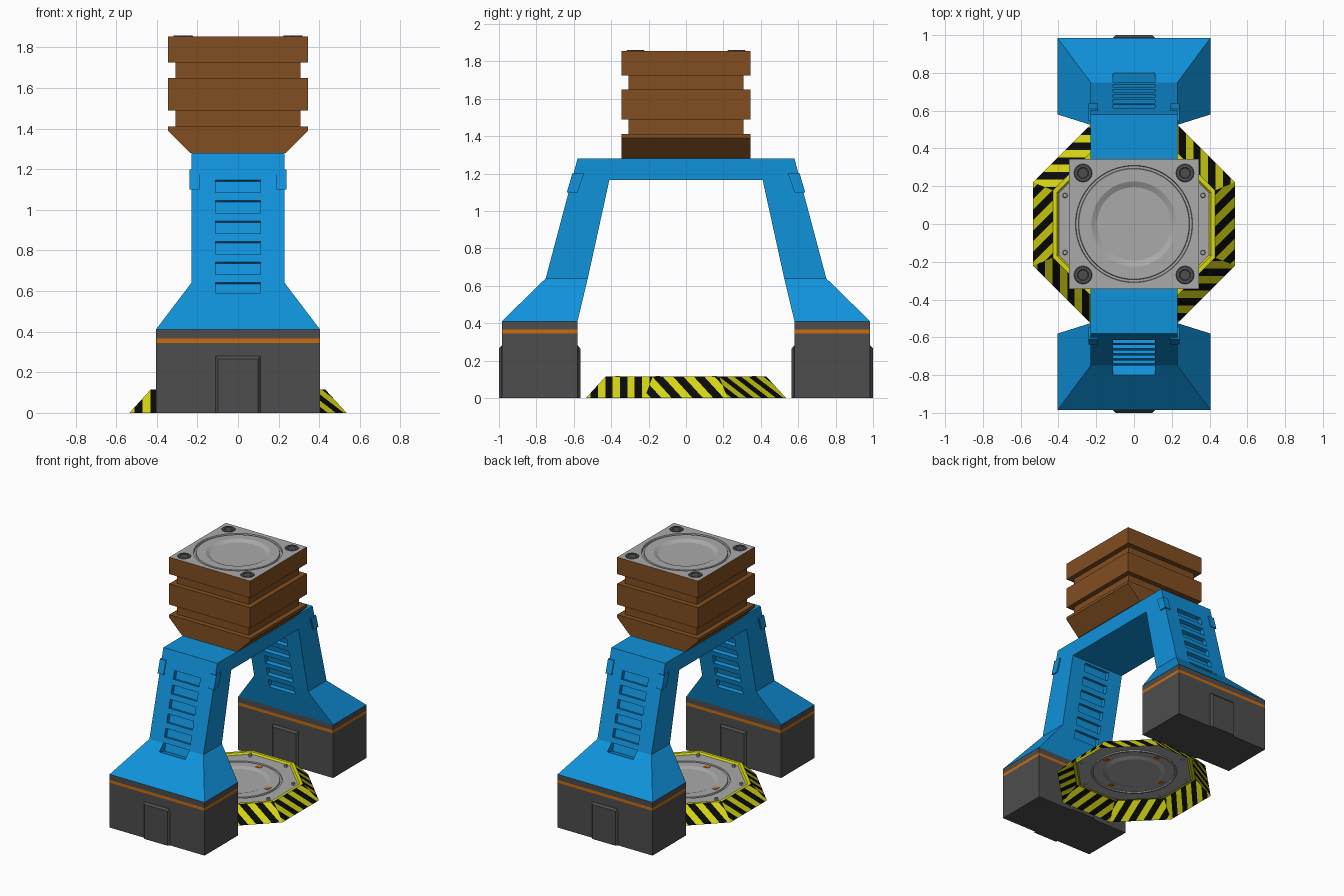
import bpy, bmesh, math
from mathutils import Matrix, Vector

if "Cube" in bpy.data.objects:
    bpy.data.objects.remove(bpy.data.objects["Cube"])


def material(name, rgb):
    m = bpy.data.materials.new(name)
    m.diffuse_color = (*rgb, 1)
    m.use_nodes = True
    m.node_tree.nodes["Principled BSDF"].inputs["Base Color"].default_value = m.diffuse_color
    return m


BLUE = material("blue paint", (0.005, 0.29, 0.71))
DARK = material("dark grey", (0.075, 0.075, 0.075))
GREY = material("light grey", (0.40, 0.40, 0.40))
ORANGE = material("orange", (0.60, 0.15, 0.004))
BROWN = material("brown", (0.22, 0.077, 0.015))
YELLOW = material("hazard yellow", (0.69, 0.69, 0.007))
BLACK = material("hazard black", (0.003, 0.003, 0.003))


def finish(name, bm, mats, recalc=True):
    if recalc:
        bmesh.ops.recalc_face_normals(bm, faces=bm.faces[:])
    me = bpy.data.meshes.new(name)
    bm.to_mesh(me)
    bm.free()
    for m in mats:
        me.materials.append(m)
    ob = bpy.data.objects.new(name, me)
    bpy.context.collection.objects.link(ob)
    return ob


def rect(hx, y0, y1, z):
    return [(-hx, y0, z), (hx, y0, z), (hx, y1, z), (-hx, y1, z)]


def loft(name, sections, mats, mat_ids=None, cap_end=True):
    """Skin a row of four-point sections; mat_ids gives a material per span."""
    bm = bmesh.new()
    rows = [[bm.verts.new(p) for p in s] for s in sections]
    for k, (a, b) in enumerate(zip(rows, rows[1:])):
        for i in range(4):
            j = (i + 1) % 4
            f = bm.faces.new((a[i], a[j], b[j], b[i]))
            f.material_index = mat_ids[k] if mat_ids else 0
    bm.faces.new(rows[0][::-1])
    if cap_end:
        bm.faces.new(rows[-1])
    return finish(name, bm, mats)


def extrude_profile(yz, x0, x1):
    """Side profile (y, z) pulled out from x0 to x1."""
    bm = bmesh.new()
    a = [bm.verts.new((x0, y, z)) for y, z in yz]
    b = [bm.verts.new((x1, y, z)) for y, z in yz]
    bm.faces.new(a)
    bm.faces.new(b[::-1])
    for i in range(len(a)):
        j = (i + 1) % len(a)
        bm.faces.new((a[i], b[i], b[j], a[j]))
    bmesh.ops.recalc_face_normals(bm, faces=bm.faces[:])
    return bm


def disc(name, rings, mat, segs=64, centre=(0, 0), start=0.0, fill=True):
    """Rings from outside in: (apothem, z, sides), sides 0 for a circle."""
    bm = bmesh.new()
    rows = []
    for r, z, n in rings:
        row = []
        for i in range(segs):
            a = start + 2 * math.pi * i / segs
            w = math.pi / n if n else 0
            d = r / math.cos((a + w) % (2 * w) - w) if n else r
            row.append(bm.verts.new((centre[0] + d * math.cos(a), centre[1] + d * math.sin(a), z)))
        rows.append(row)
    for a, b in zip(rows, rows[1:]):
        for i in range(segs):
            j = (i + 1) % segs
            bm.faces.new((a[i], a[j], b[j], b[i]))
    if fill:
        bm.faces.new(rows[-1])
    return finish(name, bm, [mat], recalc=False)


# Blue arch: side profile, then flared skirts pulled down from the leg ends
half = [(0.525, 0.64), (0.75, 0.64), (0.58, 1.28)]
profile = half + [(-y, z) for y, z in half[::-1]] + [(-0.41, 1.165), (0.41, 1.165)]
bm = extrude_profile(profile, -0.23, 0.23)
ends = [f for f in bm.faces if f.calc_center_median().z < 0.65]
for f in bmesh.ops.extrude_discrete_faces(bm, faces=ends)["faces"]:
    for v in f.verts:
        y = 0.985 if abs(v.co.y) > 0.6 else 0.58
        v.co = (math.copysign(0.405, v.co.x), math.copysign(y, v.co.y), 0.41)
arch = finish("arch", bm, [BLUE])

# Vent slots cut into the outer and inner leg faces
bm = bmesh.new()
for side in (1, -1):
    for y0, slope, out in ((0.75, 0.17 / 0.64, 1), (0.525, 0.115 / 0.525, -1)):
        for i in range(6):
            z = 0.612 + 0.101 * i
            m = (Matrix.Diagonal((1, side, 1, 1))
                 @ Matrix.Translation((0, y0 - (z - 0.64) * slope, z))
                 @ Matrix.Rotation(math.atan(slope), 4, "X")
                 @ Matrix.Translation((0, out * 0.025, 0))
                 @ Matrix.Diagonal((0.22, 0.11, 0.064, 1)))
            bmesh.ops.create_cube(bm, size=1, matrix=m)
cutter = finish("vent_cutter", bm, [BLUE])
cutter.hide_render = True
mod = arch.modifiers.new("vents", "BOOLEAN")
mod.object, mod.operation, mod.solver = cutter, "DIFFERENCE", "EXACT"
bpy.context.view_layer.objects.active = arch
bpy.ops.object.modifier_apply(modifier=mod.name)
bpy.data.objects.remove(cutter)

for side, label in ((-1, "front"), (1, "back")):
    # Foot block with an orange band
    y0, y1 = sorted((side * 0.58, side * 0.985))
    loft(label + "_foot", [rect(0.405, y0, y1, z) for z in (0, 0.345, 0.367, 0.41)],
         [DARK, ORANGE], [0, 1, 0])
    # Chamfered hatch showing on both faces of the foot
    hatch = [[(-w, side * y, 0), (w, side * y, 0), (w, side * y, h), (-w, side * y, h)]
             for y, w, h in ((0.565, 0.098, 0.265), (0.578, 0.11, 0.28),
                             (0.987, 0.11, 0.28), (1.0, 0.098, 0.265))]
    loft(label + "_hatch", hatch, [DARK])
    # Clamps on the arch shoulders
    for sx, tag in ((-1, "left"), (1, "right")):
        clamp = [(0.545, 1.2), (0.608, 1.2), (0.637, 1.10), (0.58, 1.10)]
        bm = extrude_profile([(side * y, z) for y, z in clamp], sx * 0.19, sx * 0.24)
        finish(f"{label}_{tag}_clamp", bm, [BLUE])

# Brown grooved tower, flared only in x at the bottom
tower = [(0.235, 0.345, 1.28), (0.345, 0.345, 1.39), (0.345, 0.345, 1.412),
         (0.307, 0.307, 1.412), (0.307, 0.307, 1.49), (0.345, 0.345, 1.49),
         (0.345, 0.345, 1.65), (0.307, 0.307, 1.65), (0.307, 0.307, 1.725),
         (0.345, 0.345, 1.725), (0.345, 0.345, 1.855)]
loft("tower", [rect(x, -y, y, z) for x, y, z in tower], [BROWN], cap_end=False)

# Grey lid with ring groove and shallow dish, and its four bolts
disc("tower_lid", [(0.345, 1.855, 4), (0.31, 1.855, 0), (0.307, 1.842, 0), (0.295, 1.842, 0),
                   (0.292, 1.853, 0), (0.225, 1.853, 0), (0.195, 1.838, 0)], GREY)
for x in (-0.27, 0.27):
    for y in (-0.27, 0.27):
        disc("lid_bolt", [(0.05, 1.853, 0), (0.045, 1.86, 0), (0.03, 1.86, 0), (0.026, 1.857, 0)],
             DARK, 16, (x, y))

# Octagonal skirt: one facet sliced into diagonal stripes, then turned eight times
R0, R1, H, STEP = 0.535, 0.43, 0.115, 0.0555
T = math.tan(math.pi / 8)
bm = bmesh.new()
bm.faces.new([bm.verts.new(p) for p in ((R0, -R0 * T, 0), (R0, R0 * T, 0), (R1, R1 * T, H), (R1, -R1 * T, H))])
normal = Vector((-1, 1, 0))
for k in range(-14, -3):
    bmesh.ops.bisect_plane(bm, geom=bm.verts[:] + bm.edges[:] + bm.faces[:],
                           plane_co=(0, k * STEP, 0), plane_no=normal)
for f in bm.faces:
    f.material_index = math.floor(f.calc_center_median().dot(normal) / STEP) % 2
facet = bm.verts[:] + bm.edges[:] + bm.faces[:]
for k in range(1, 8):
    new = bmesh.ops.duplicate(bm, geom=facet)["geom"]
    bmesh.ops.rotate(bm, verts=[v for v in new if isinstance(v, bmesh.types.BMVert)],
                     cent=(0, 0, 0), matrix=Matrix.Rotation(k * math.pi / 4, 3, "Z"))
finish("pad_skirt", bm, [YELLOW, BLACK], recalc=False)

# Yellow rim and grey pad plate
disc("pad_rim", [(R1, H, 8), (0.408, H, 8), (0.398, 0.102, 8)], YELLOW, 8, start=math.pi / 8, fill=False)
disc("pad_plate", [(0.398, 0.102, 8), (0.31, 0.102, 0), (0.307, 0.094, 0), (0.295, 0.094, 0),
                   (0.292, 0.102, 0), (0.225, 0.102, 0), (0.195, 0.092, 0)], GREY)
for k in range(8):
    # Small studs near the pad corners
    a = (k + 0.5) * math.pi / 4
    disc("pad_stud", [(0.014, 0.1, 0), (0.011, 0.119, 0)], GREY, 8, (0.395 * math.cos(a), 0.395 * math.sin(a)))
for k in range(4):
    # Orange markers, visible from above and below
    bm = bmesh.new()
    bmesh.ops.create_cube(bm, size=1, matrix=Matrix.Rotation(k * math.pi / 2, 4, "Z")
                          @ Matrix.Translation((0.255, 0, 0.102)) @ Matrix.Diagonal((0.03, 0.04, 0.006, 1)))
    finish("pad_marker", bm, [ORANGE])
